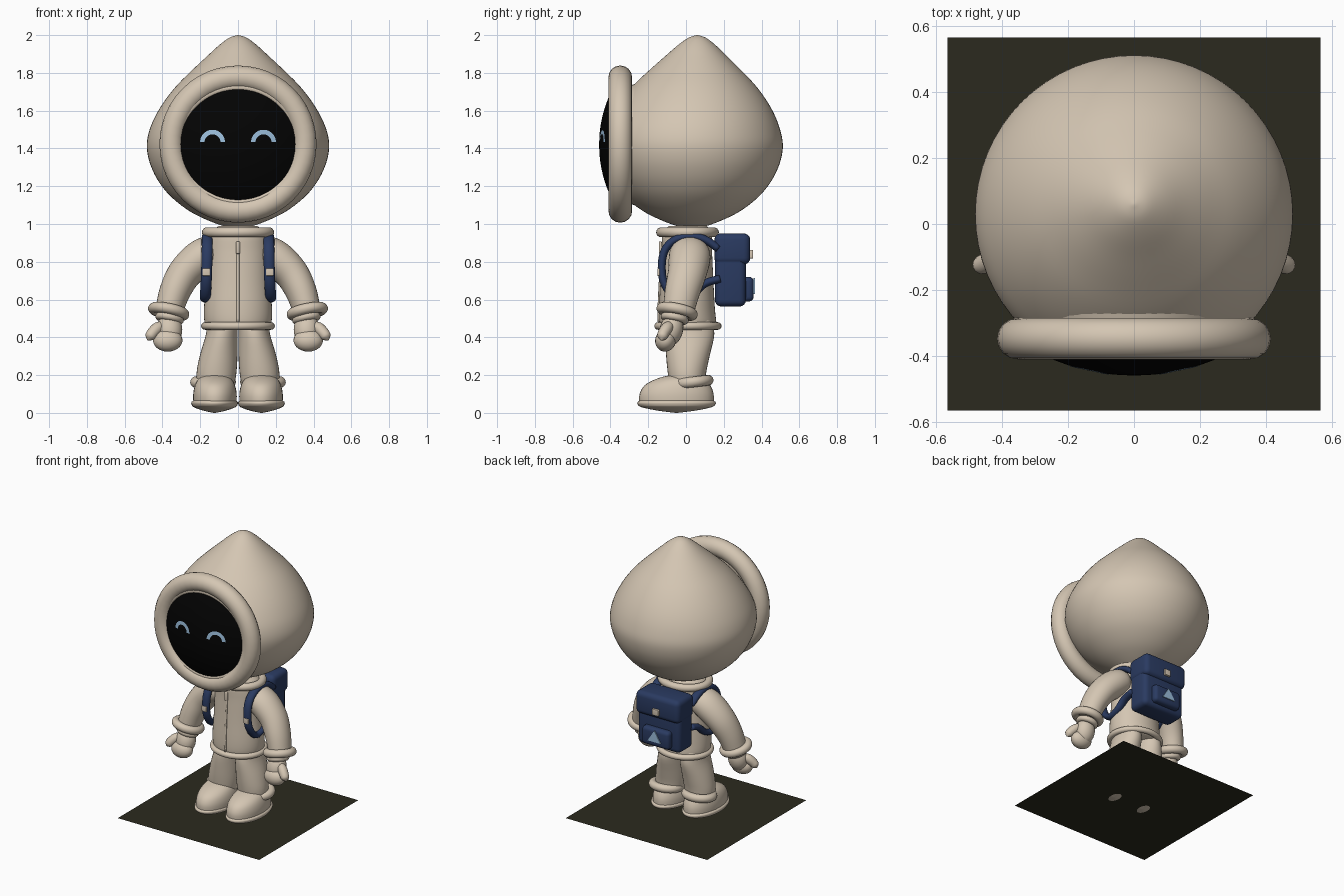
import bpy, bmesh, math
from mathutils import Vector, Matrix, Euler

if "Cube" in bpy.data.objects:
    bpy.data.objects.remove(bpy.data.objects["Cube"])


def material(name, r, g, b):
    m = bpy.data.materials.new(name)
    m.use_nodes = True
    m.diffuse_color = (r, g, b, 1)
    bsdf = next(n for n in m.node_tree.nodes if n.type == 'BSDF_PRINCIPLED')
    bsdf.inputs["Base Color"].default_value = (r, g, b, 1)
    bsdf.inputs["Roughness"].default_value = 0.8
    return m


BEIGE = material("beige_cloth", 0.66, 0.565, 0.45)
NAVY = material("navy_fabric", 0.023, 0.043, 0.12)
BLACK = material("black_visor", 0.001, 0.001, 0.001)
GLOW = material("pale_blue", 0.33, 0.52, 0.72)
GROUND = material("dark_olive", 0.024, 0.023, 0.013)


def finish(name, bm, mat, mirror=False, smooth=True, bevel=0):
    """Turn a bmesh in model space into an object."""
    bmesh.ops.recalc_face_normals(bm, faces=bm.faces)
    mesh = bpy.data.meshes.new(name)
    bm.to_mesh(mesh)
    bm.free()
    mesh.materials.append(mat)
    for p in mesh.polygons:
        p.use_smooth = smooth
    ob = bpy.data.objects.new(name, mesh)
    bpy.context.collection.objects.link(ob)
    if bevel:
        mod = ob.modifiers.new("bevel", 'BEVEL')
        mod.width, mod.segments = bevel, 4
    if mirror:
        mod = ob.modifiers.new("mirror", 'MIRROR')
        mod.use_mirror_merge = False
    return ob


def spline(rows, steps):
    """Smooth a list of rows with a Catmull-Rom curve."""
    out = []
    for i in range(len(rows) - 1):
        a, b, c, d = (rows[max(i - 1, 0)], rows[i], rows[i + 1],
                      rows[min(i + 2, len(rows) - 1)])
        for s in range(steps):
            t = s / steps
            out.append([0.5 * (2 * q + (r - p) * t + (2 * p - 5 * q + 4 * r - w) * t * t
                               + (3 * q - p - 3 * r + w) * t ** 3)
                        for p, q, r, w in zip(a, b, c, d)])
    return out + [list(rows[-1])]


def loft(name, rows, mat=BEIGE, axis=None, sides=32, steps=4, phase=0, **kw):
    """Skin ellipses given as rows of x, y, z, width radius, depth radius."""
    rows = spline(rows, steps)
    centres = [Vector(r[:3]) for r in rows]
    bm = bmesh.new()
    rings = []
    for i, r in enumerate(rows):
        t = Vector(axis) if axis else centres[min(i + 1, len(rows) - 1)] - centres[max(i - 1, 0)]
        t.normalize()
        u = Vector((1, 0, 0))
        u = (u - t * u.dot(t)).normalized()
        v = t.cross(u)
        ring = []
        for k in range(sides):
            a = phase + math.tau * k / sides
            ring.append(bm.verts.new(centres[i] + u * max(r[3], 0.001) * math.cos(a)
                                     + v * max(r[4], 0.001) * math.sin(a)))
        rings.append(ring)
    for lo, hi in zip(rings, rings[1:]):
        for k in range(sides):
            n = (k + 1) % sides
            bm.faces.new((lo[k], lo[n], hi[n], hi[k]))
    bm.faces.new(rings[0])
    bm.faces.new(rings[-1])
    return finish(name, bm, mat, **kw)


def torus(name, loc, rx, ry, minor, rot=(0, 0, 0), mat=BEIGE, **kw):
    bm = bmesh.new()
    m = Matrix.Translation(loc) @ Euler(rot).to_matrix().to_4x4()
    big, small = 48, 16
    grid = []
    for i in range(big):
        a = math.tau * i / big
        row = []
        for j in range(small):
            b = math.tau * j / small
            d = minor * math.cos(b)
            row.append(bm.verts.new(m @ Vector(((rx + d) * math.cos(a), (ry + d) * math.sin(a),
                                                minor * math.sin(b)))))
        grid.append(row)
    for i in range(big):
        for j in range(small):
            p, q = (i + 1) % big, (j + 1) % small
            bm.faces.new((grid[i][j], grid[p][j], grid[p][q], grid[i][q]))
    return finish(name, bm, mat, **kw)


def ball(name, loc, size, rot=(0, 0, 0), mat=BEIGE, **kw):
    bm = bmesh.new()
    m = Matrix.LocRotScale(Vector(loc), Euler(rot), Vector(size))
    bmesh.ops.create_uvsphere(bm, u_segments=24, v_segments=16, radius=1, matrix=m)
    return finish(name, bm, mat, **kw)


def box(name, loc, size, bevel, mat=NAVY, **kw):
    bm = bmesh.new()
    bmesh.ops.create_cube(bm, size=1, matrix=Matrix.LocRotScale(Vector(loc), None, Vector(size)))
    return finish(name, bm, mat, bevel=bevel, **kw)


UP, DEPTH = (0, 0, 1), (0, 1, 0)

# Ground sheet
bm = bmesh.new()
bmesh.ops.create_grid(bm, x_segments=1, y_segments=1, size=0.567,
                      matrix=Matrix.Translation((0, 0, 0.006)))
finish("ground_sheet", bm, GROUND, smooth=False)

# Pointed hood
hood = [(.982, .003), (.99, .08), (1.035, .195), (1.08, .275), (1.14, .35), (1.2, .403),
        (1.265, .443), (1.34, .472), (1.42, .483), (1.5, .468), (1.58, .433), (1.66, .383),
        (1.74, .318), (1.82, .237), (1.89, .162), (1.95, .096), (1.987, .044), (2.0, .003)]
loft("hood", [(0, .03 + .03 * max(0, (z - 1.5) / .5), z, r, r) for z, r in hood],
     axis=UP, sides=64)
loft("hood_front", [(0, y, 1.42, r, r) for y, r in
                    [(-.33, .3), (-.29, .315), (-.24, .33), (-.19, .33)]], axis=DEPTH, sides=48)
torus("hood_rim", (0, -.348, 1.423), .353, .353, .063, (math.pi / 2, 0, 0))
torus("visor_seal", (0, -.372, 1.42), .324, .304, .022, (math.pi / 2, 0, 0))


# Domed visor with two smiling eyes
def dome(r):
    return -.46 + .65 - math.sqrt(.65 ** 2 - r * r)


loft("visor", [(0, dome(r), 1.42, r, r) for r in (.002, .06, .12, .18, .24, .29, .33)],
     BLACK, axis=DEPTH, sides=64)
bm = bmesh.new()
previous = None
for i in range(17):
    a = math.pi * i / 16
    pair = []
    for r in (.042, .066):
        x, z = .135 + r * math.cos(a), 1.433 + r * math.sin(a)
        pair.append(bm.verts.new((x, dome(math.hypot(x, z - 1.42)) - .002, z)))
    if previous:
        bm.faces.new((previous[0], previous[1], pair[1], pair[0]))
    previous = pair
finish("eyes", bm, GLOW, mirror=True, smooth=False)

# Suit body, collar and belt
loft("torso", [(0, .01, .445, .15, .13), (0, .01, .47, .175, .15), (0, .005, .55, .18, .148),
               (0, .005, .7, .17, .14), (0, .005, .85, .165, .133), (0, .005, .95, .15, .13),
               (0, .01, .99, .1, .1)], axis=UP, sides=48)
torus("collar", (0, .008, .956), .165, .14, .026)
torus("belt", (0, .01, .46), .175, .158, .02)
loft("zipper", [(0, -.146, .48, .008, .006), (0, -.143, .6, .008, .006),
                (0, -.135, .75, .008, .006), (0, -.127, .9, .008, .006)], sides=8)
box("zipper_pull", (0, -.136, .875), (.022, .016, .065), .006, BEIGE)

# Legs and shoes
loft("legs", [(.083, .02, .5, .08, .11), (.086, .02, .42, .083, .13), (.103, .01, .3, .1, .115),
              (.115, .005, .2, .105, .1), (.12, .01, .1, .09, .09)], axis=UP, mirror=True)
torus("ankle_cuffs", (.132, .035, .163), .093, .083, .028, (.12, 0, 0), mirror=True)
loft("shoes", [(.122, -.05, .05, .114, .197), (.122, -.05, .1, .115, .196),
               (.122, -.045, .145, .106, .175), (.122, -.03, .178, .088, .132),
               (.122, -.015, .198, .055, .075), (.122, -.01, .202, .004, .004)],
     axis=UP, mirror=True)
loft("soles", [(.124, -.05, 0, .004, .004), (.124, -.05, .012, .06, .1),
               (.124, -.05, .03, .11, .185), (.124, -.05, .045, .122, .206),
               (.124, -.05, .058, .122, .206), (.124, -.05, .068, .108, .19)],
     axis=UP, mirror=True)

# Arms, cuffs and mittens
loft("arms", [(x, y, z, r, r * 1.13) for x, y, z, r in
              [(.11, .02, .86, .07), (.15, .02, .845, .093), (.21, .018, .81, .097),
               (.285, .005, .735, .09), (.335, -.02, .64, .082), (.365, -.04, .54, .073)]],
     mirror=True)
torus("sleeve_cuffs", (.367, -.047, .537), .083, .083, .028, (-.2, -.2, 0), mirror=True)
torus("glove_bands", (.362, -.06, .5), .056, .055, .02, (-.2, -.2, 0), mirror=True)
ball("palms", (.363, -.078, .44), (.068, .062, .09), (-.25, 0, 0), mirror=True)
ball("fingers", (.372, -.108, .384), (.078, .055, .06), (-.3, 0, 0), mirror=True)
loft("thumbs", [(.39, -.08, .465, .022, .022), (.425, -.1, .45, .031, .031),
                (.455, -.12, .42, .03, .03), (.468, -.126, .4, .025, .025),
                (.476, -.13, .384, .004, .004)], sides=16, mirror=True)

# Backpack with straps
box("backpack", (0, .235, .735), (.34, .165, .344), .035)
box("backpack_flap", (0, .245, .868), (.352, .19, .165), .035)
box("backpack_pocket", (0, .325, .655), (.22, .067, .13), .025)
box("backpack_buckle", (0, .346, .84), (.05, .02, .045), .005, BEIGE)
loft("pocket_badge", [(0, .357, .658, .06, .055), (0, .365, .658, .06, .055)], GLOW, axis=DEPTH,
     sides=3, steps=1, phase=-math.pi / 2, smooth=False)
strap = [(.155, .17, .87), (.16, .1, .918), (.162, .02, .935), (.163, -.06, .915),
         (.163, -.11, .865), (.165, -.128, .79), (.168, -.12, .7), (.172, -.08, .63),
         (.172, -.03, .605), (.17, .04, .63), (.165, .1, .685), (.16, .18, .71)]
loft("shoulder_straps", [p + (.029, .021) for p in strap], NAVY, sides=16, mirror=True)
box("strap_buckles", (.168, -.143, .745), (.04, .018, .04), .005, BEIGE, mirror=True)
